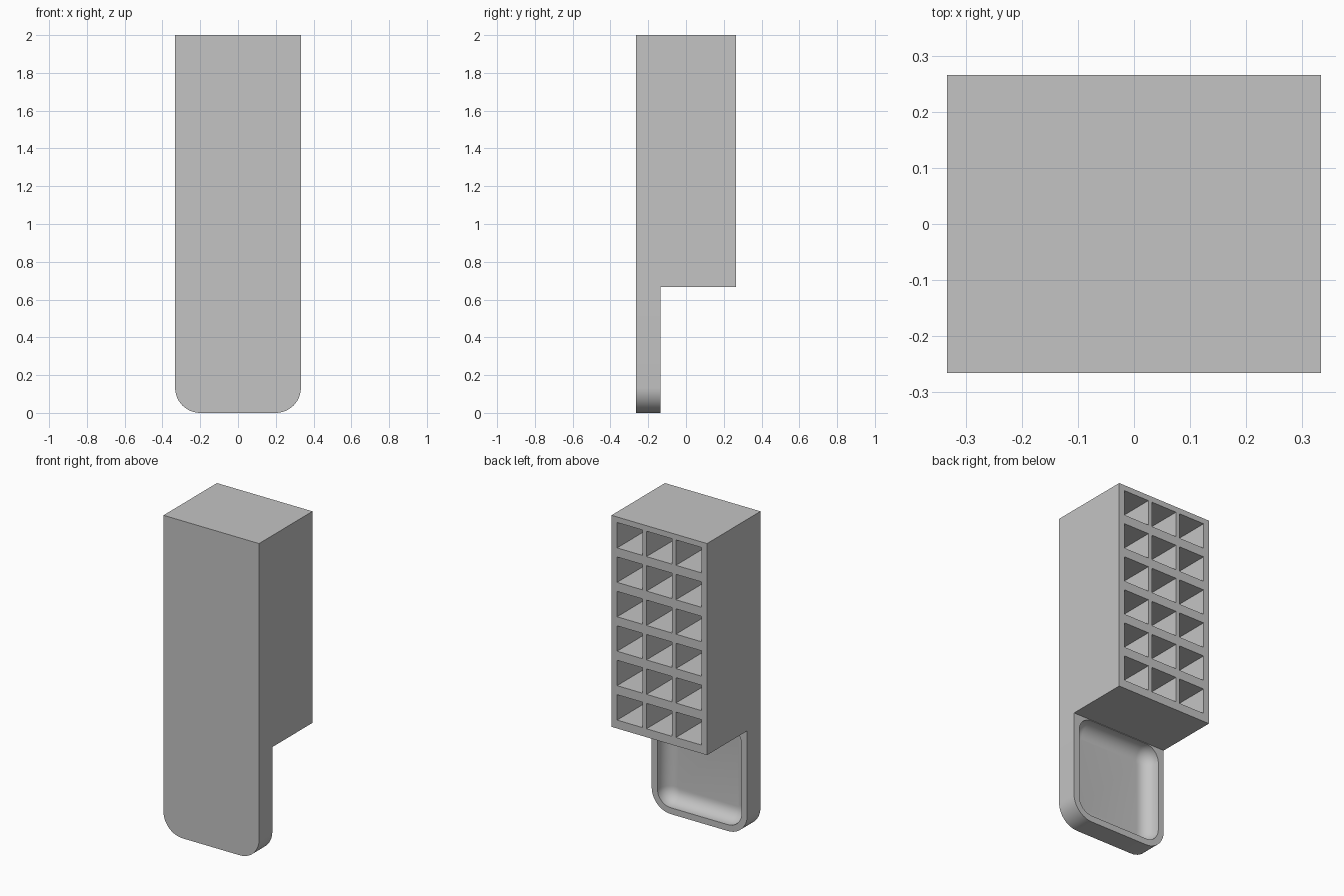
import bpy, bmesh
from math import cos, sin, pi

cube = bpy.data.objects.get("Cube")
if cube:
    bpy.data.objects.remove(cube, do_unlink=True)

W, D = 0.333, 0.266           # half width, half depth
SPLIT, TOP = 0.667, 2.0       # underside and top of the block
PLATE_BACK = D - 0.4          # rear face of the handle
WALL = 0.04

grey = bpy.data.materials.new("plain_grey")
grey.use_nodes = True
colour = (0.55, 0.55, 0.55, 1)
grey.diffuse_color = colour
grey.node_tree.nodes["Principled BSDF"].inputs["Base Color"].default_value = colour


def make_object(name, bm):
    bmesh.ops.recalc_face_normals(bm, faces=bm.faces)
    mesh = bpy.data.meshes.new(name)
    bm.to_mesh(mesh)
    bm.free()
    mesh.materials.append(grey)
    obj = bpy.data.objects.new(name, mesh)
    bpy.context.collection.objects.link(obj)
    return obj


def arc(cx, cz, r, start, steps=12):
    """Quarter circle of (x, z) points, counter-clockwise."""
    angles = [start + pi / 2 * i / steps for i in range(steps + 1)]
    return [(cx + r * cos(a), cz + r * sin(a)) for a in angles]


def extrude_y(bm, face, dy):
    geom = bmesh.ops.extrude_face_region(bm, geom=[face])["geom"]
    verts = [g for g in geom if isinstance(g, bmesh.types.BMVert)]
    bmesh.ops.translate(bm, verts=verts, vec=(0, dy, 0))
    return next(g for g in geom if isinstance(g, bmesh.types.BMFace))


# Body: rounded handle plate running up into a deep block
R = 0.133
outline = (arc(R - W, R, R, pi) + arc(W - R, R, R, 1.5 * pi)
           + [(W, SPLIT), (W, TOP), (-W, TOP), (-W, SPLIT)])
bm = bmesh.new()
front = bm.faces.new([bm.verts.new((x, -D, z)) for x, z in outline])
back = extrude_y(bm, front, PLATE_BACK + D)
if len([f for f in bm.faces if len(f.verts) > 4]) < 2:
    bm.faces.new([v for v in bm.verts if v.co.y < -D + 0.001])
seam = [v for v in back.verts if abs(v.co.z - SPLIT) < 0.001]
bmesh.ops.connect_verts(bm, verts=seam)
upper = next(f for f in bm.faces if all(
    v.co.z > SPLIT - 0.001 and v.co.y > PLATE_BACK - 0.001 for v in f.verts))
extrude_y(bm, upper, D - PLATE_BACK)
body = make_object("holder_body", bm)

# Cutter for the grid of open cells in the back
CELL_W, CELL_H, STEP_X, STEP_Z = 0.178, 0.16, 0.205, 0.217
bm = bmesh.new()
for col in range(3):
    for row in range(6):
        x = (col - 1) * STEP_X - CELL_W / 2
        z = TOP - 0.035 - CELL_H - row * STEP_Z
        corners = [(x, z), (x + CELL_W, z), (x + CELL_W, z + CELL_H), (x, z + CELL_H)]
        base = bm.faces.new([bm.verts.new((px, WALL - D, pz)) for px, pz in corners])
        end = bmesh.ops.extrude_face_region(bm, geom=[base], use_keep_orig=True)["geom"]
        bmesh.ops.translate(bm, vec=(0, 2 * D, 0),
                            verts=[g for g in end if isinstance(g, bmesh.types.BMVert)])
cells = make_object("cell_cutter", bm)

# Cutter for the dished recess in the handle, filleted where it meets the floor
r, fillet, steps = R - WALL, 0.08, 8
x1, z0, z1 = W - WALL, WALL, SPLIT - 0.003
bm = bmesh.new()
loops = []
levels = [(fillet * (1 - sin(a)), fillet * (1 - cos(a)))
          for a in (pi / 2 * i / steps for i in range(steps + 1))]
levels = [(fillet - fillet * sin(pi / 2 * i / steps),
           fillet - fillet * cos(pi / 2 * i / steps)) for i in range(steps + 1)]
levels.append((0, PLATE_BACK + D - WALL + 0.0005))
for inset, height in levels:
    rr = r - inset
    ring = (arc(r - x1, z0 + r, rr, pi) + arc(x1 - r, z0 + r, rr, 1.5 * pi)
            + arc(x1 - r, z1 - r, rr, 0) + arc(r - x1, z1 - r, rr, pi / 2))
    loops.append([bm.verts.new((x, WALL - D + height, z)) for x, z in ring])
for a, b in zip(loops, loops[1:]):
    for i in range(len(a)):
        j = (i + 1) % len(a)
        bm.faces.new((a[i], a[j], b[j], b[i]))
bm.faces.new(loops[0])
bm.faces.new(loops[-1])
recess = make_object("recess_cutter", bm)

# Cut the cells and the recess
bpy.context.view_layer.objects.active = body
for cutter in (cells, recess):
    cutter.hide_render = True
    mod = body.modifiers.new(cutter.name, "BOOLEAN")
    mod.operation, mod.solver, mod.object = "DIFFERENCE", "EXACT", cutter
    bpy.ops.object.modifier_apply(modifier=mod.name)
    bpy.data.objects.remove(cutter, do_unlink=True)

bpy.ops.object.select_all(action="DESELECT")
body.select_set(True)
bpy.ops.object.shade_smooth_by_angle(angle=pi / 6)
